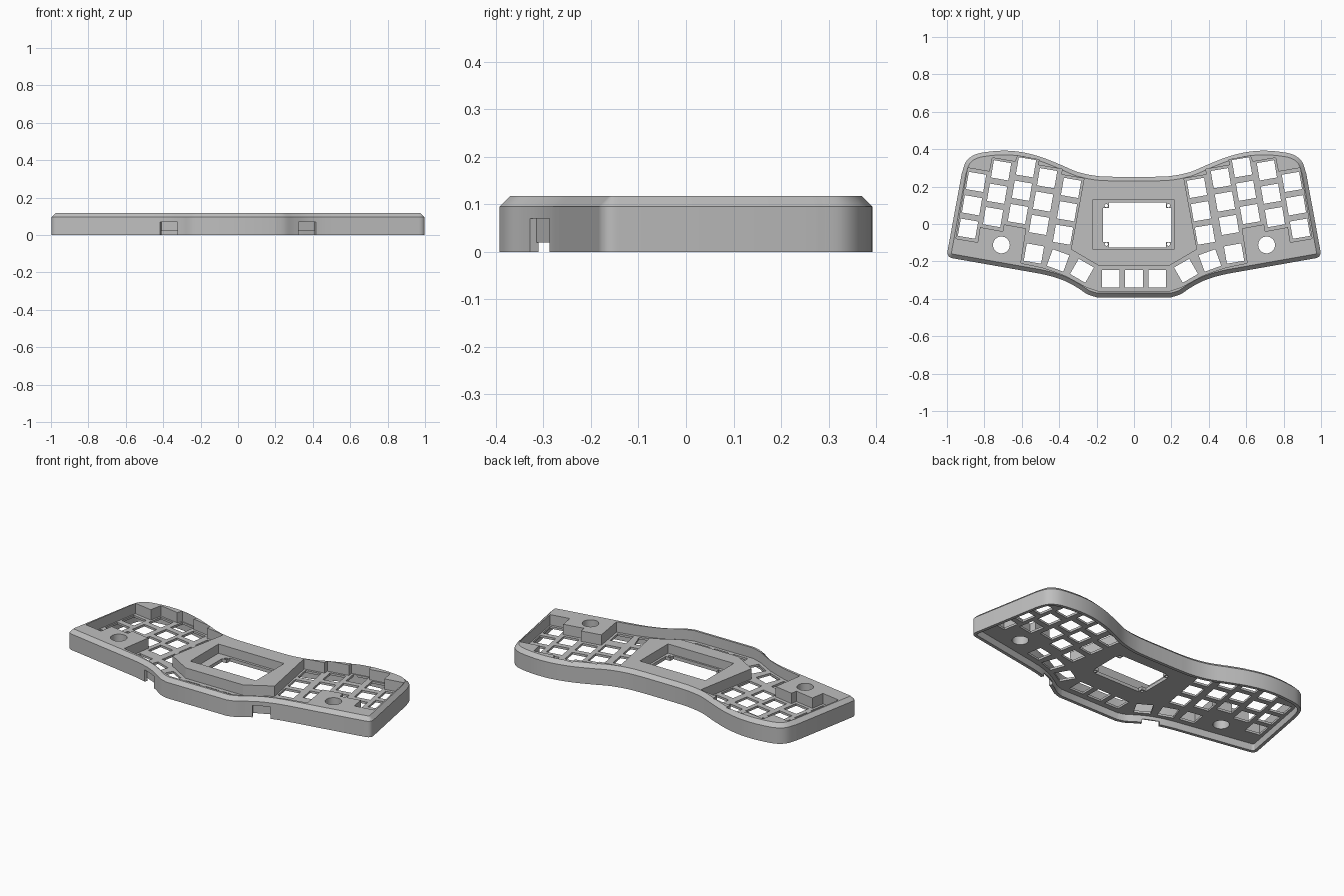
import bpy, bmesh, math
from mathutils import Vector, Matrix

cube = bpy.data.objects.get("Cube")
if cube:
    bpy.data.objects.remove(cube)

grey = bpy.data.materials.new("case grey")
grey.use_nodes = True
colour = (0.52, 0.52, 0.52, 1)
grey.diffuse_color = colour
grey.node_tree.nodes["Principled BSDF"].inputs["Base Color"].default_value = colour

HEIGHT, CHAMFER, FLOOR, UNDERSIDE = 0.117, 0.022, 0.055, 0.042


def spline(pts, steps=6):
    """Smooth curve through the points."""
    p = [Vector(q) for q in pts]
    p = [2 * p[0] - p[1]] + p + [2 * p[-1] - p[-2]]
    out = []
    for a, b, c, d in zip(p, p[1:], p[2:], p[3:]):
        for i in range(steps):
            t = i / steps
            out.append(0.5 * (2 * b + (c - a) * t + (2 * a - 5 * b + 4 * c - d) * t**2
                              + (3 * b - a - 3 * c + d) * t**3))
    return out + [p[-2]]


def mirrored(half):
    """Close a half outline by mirroring it across x = 0."""
    half = [Vector(p) for p in half]
    other = [Vector((-p.x, p.y)) for p in reversed(half) if p.x > 1e-5]
    return half + other


def inset(loop, d):
    """Move a clockwise outline inwards."""
    out = []
    for i, p in enumerate(loop):
        a = (p - loop[i - 1]).normalized()
        b = (loop[(i + 1) % len(loop)] - p).normalized()
        na, nb = Vector((a.y, -a.x)), Vector((b.y, -b.x))
        out.append(p + (na + nb) * d / (1 + na.dot(nb)))
    return out


def loft(name, layers):
    """Solid through outlines at given heights."""
    bm = bmesh.new()
    rings = [[bm.verts.new((p[0], p[1], z)) for p in loop] for loop, z in layers]
    n = len(rings[0])
    for lo, hi in zip(rings, rings[1:]):
        for i in range(n):
            j = (i + 1) % n
            bm.faces.new((lo[i], lo[j], hi[j], hi[i]))
    bm.faces.new(rings[0])
    bm.faces.new(rings[-1])
    bmesh.ops.recalc_face_normals(bm, faces=bm.faces)
    mesh = bpy.data.meshes.new(name)
    bm.to_mesh(mesh)
    bm.free()
    ob = bpy.data.objects.new(name, mesh)
    bpy.context.collection.objects.link(ob)
    mesh.materials.append(grey)
    return ob


def prism(loop, z0, z1):
    return loft("cutter", [(loop, z0), (loop, z1)])


def rect(x, y, w, d, deg=0):
    rot = Matrix.Rotation(math.radians(deg), 2)
    return [Vector((x, y)) + rot @ Vector((sx * w / 2, sy * d / 2))
            for sx, sy in ((-1, -1), (-1, 1), (1, 1), (1, -1))]


def circle(x, y, r, n=32):
    return [Vector((x + r * math.cos(math.tau * i / n), y + r * math.sin(math.tau * i / n)))
            for i in range(n)]


def cut(body, cutters):
    """Subtract separate solids from the body and discard them."""
    for c in cutters:
        c.hide_render = True
    bpy.ops.object.select_all(action="DESELECT")
    for c in cutters:
        c.select_set(True)
    bpy.context.view_layer.objects.active = cutters[0]
    if len(cutters) > 1:
        bpy.ops.object.join()
    tool = bpy.context.view_layer.objects.active
    mod = body.modifiers.new("cut", "BOOLEAN")
    mod.operation, mod.solver, mod.object = "DIFFERENCE", "EXACT", tool
    bpy.context.view_layer.objects.active = body
    bpy.ops.object.modifier_apply(modifier=mod.name)
    bpy.data.objects.remove(tool)


# Case body: wavy back, straight sides, stepped-in front, chamfered top edge
back = spline([(0.1, 0.252), (0.2, 0.257), (0.3, 0.278), (0.4, 0.32), (0.5, 0.359),
               (0.6, 0.384), (0.69, 0.392), (0.78, 0.386), (0.85, 0.371), (0.897, 0.335),
               (0.921, 0.27)])
corner = []
for i in range(9):
    t = i / 8
    corner.append(Vector((0.996, -0.14)) * (1 - t)**2 + Vector((1.005, -0.178)) * 2 * t * (1 - t)
                  + Vector((0.965, -0.184)) * t * t)
front = spline([(0.5, -0.266), (0.43, -0.283), (0.36, -0.309), (0.3, -0.342), (0.25, -0.375),
                (0.2, -0.392)])
outline = mirrored([(0, 0.252)] + back + corner + front + [(0, -0.392)])
body = loft("keyboard_case", [(outline, 0), (outline, HEIGHT - CHAMFER),
                              (inset(outline, CHAMFER), HEIGHT)])

# Shallow recess under the whole case
cut(body, [prism(inset(outline, 0.019), -0.1, UNDERSIDE)])

# Key well, wrapping round the centre block and the two knob pads
well = mirrored([(0, -0.222), (0.19, -0.222), (0.337, -0.136), (0.267, 0.243),
                 (0.388, 0.264), (0.385, 0.293), (0.513, 0.315), (0.508, 0.344),
                 (0.622, 0.364), (0.635, 0.333), (0.757, 0.354), (0.772, 0.28),
                 (0.888, 0.3), (0.952, -0.078), (0.836, -0.098), (0.823, -0.017),
                 (0.702, -0.039), (0.695, -0.002), (0.576, -0.024), (0.605, -0.209),
                 (0.488, -0.233), (0.428, -0.253), (0.365, -0.277), (0.255, -0.337),
                 (0.195, -0.357), (0, -0.357)])
cut(body, [prism(well, FLOOR, 0.3)])

# Key openings: five leaning columns, a fan of thumb keys and three in the middle
keys = []
for x, y in ((0.866, 0.1), (0.732, 0.162), (0.599, 0.178), (0.486, 0.12), (0.358, 0.068)):
    keys += [(x + 0.0215 * k, y - 0.125 * k, 9.7) for k in (-1, 0, 1)]
keys += [(0.535, -0.158, 10), (0.406, -0.195, 20), (0.278, -0.25, 30), (0.124, -0.292, 0)]
holes = [prism(rect(0, -0.292, 0.094, 0.094), -0.1, 0.3)]
for x, y, a in keys:
    for s in (-1, 1):
        holes.append(prism(rect(s * x, y, 0.094, 0.094, s * a), -0.1, 0.3))

# Knob holes
for s in (-1, 1):
    holes.append(prism(circle(s * 0.709, -0.112, 0.045), -0.1, 0.3))
cut(body, holes)

# Screen bay: recess from above, opening with corner ears and screw holes
cut(body, [prism(rect(-0.003, -0.003, 0.434, 0.266), 0.062, 0.3)])
cx, cy, hw, hd, ear = 0.018, -0.005, 0.183, 0.12, 0.03
opening = []
for sx, sy in ((1, 1), (1, -1), (-1, -1), (-1, 1)):
    trio = [(hw - ear, hd), (hw - ear, hd - ear), (hw, hd - ear)]
    if sx * sy < 0:
        trio.reverse()
    opening += [(cx + sx * u, cy + sy * v) for u, v in trio]
bay = [prism(opening, -0.1, 0.3)]
for sx in (-1, 1):
    for sy in (-1, 1):
        bay.append(prism(circle(cx + sx * 0.166, cy + sy * 0.103, 0.009, 12), -0.1, 0.3))
cut(body, bay)

# Front grip notches, passing through the rim at the very bottom
for depth, top in ((0.034, 0.07), (0.1, 0.02)):
    cut(body, [prism(rect(s * 0.371, -0.31, 0.1, depth, s * 24), -0.05, top)
               for s in (-1, 1)])

bpy.ops.object.select_all(action="DESELECT")
body.select_set(True)
bpy.context.view_layer.objects.active = body
bpy.ops.object.shade_smooth_by_angle(angle=math.radians(25))
